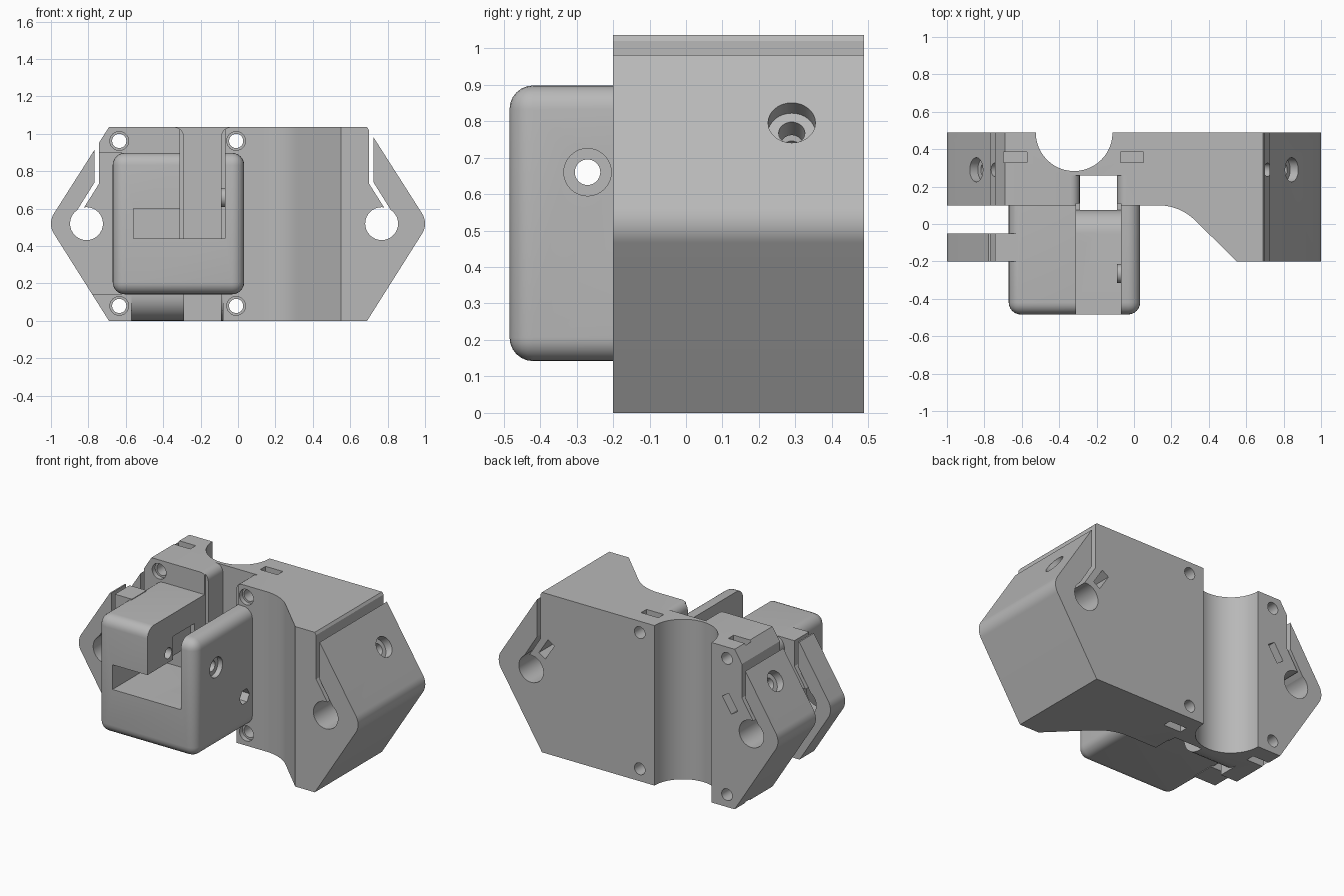
import bpy, bmesh, math
from mathutils import Vector

old = bpy.data.objects.get("Cube")
if old:
    bpy.data.objects.remove(old)

grey = bpy.data.materials.new("Plain grey")
grey.use_nodes = True
colour = (0.48, 0.48, 0.48, 1)
grey.diffuse_color = colour
grey.node_tree.nodes["Principled BSDF"].inputs["Base Color"].default_value = colour

PLACE = {"x": lambda a, b, d: (d, a, b),
         "y": lambda a, b, d: (a, d, b),
         "z": lambda a, b, d: (a, b, d)}


def finish(bm, name):
    bmesh.ops.recalc_face_normals(bm, faces=bm.faces)
    mesh = bpy.data.meshes.new(name)
    bm.to_mesh(mesh)
    bm.free()
    mesh.materials.append(grey)
    ob = bpy.data.objects.new(name, mesh)
    bpy.context.collection.objects.link(ob)
    return ob


def prism(name, axis, points, lo, hi):
    """Extrude a flat profile along one axis."""
    bm = bmesh.new()
    face = bm.faces.new([bm.verts.new(PLACE[axis](a, b, lo)) for a, b in points])
    moved = bmesh.ops.extrude_face_region(bm, geom=[face])["geom"]
    shift = Vector(PLACE[axis](0, 0, hi - lo))
    bmesh.ops.translate(bm, vec=shift, verts=[v for v in moved if isinstance(v, bmesh.types.BMVert)])
    return finish(bm, name)


def box(name, x, y, z):
    return prism(name, "z", [(x[0], y[0]), (x[1], y[0]), (x[1], y[1]), (x[0], y[1])], *z)


def arc(cx, cy, r, start, end, steps=12):
    angles = [math.radians(start + (end - start) * i / steps) for i in range(steps + 1)]
    return [(cx + r * math.cos(t), cy + r * math.sin(t)) for t in angles]


def rod(name, axis, a, b, r, lo, hi, sides=32):
    return prism(name, axis, arc(a, b, r, 0, 360, sides)[:-1], lo, hi)


def combine(target, tool, mode="DIFFERENCE"):
    mod = target.modifiers.new(mode, "BOOLEAN")
    mod.operation, mod.solver, mod.object = mode, "EXACT", tool
    bpy.context.view_layer.objects.active = target
    bpy.ops.object.modifier_apply(modifier=mod.name)
    bpy.data.objects.remove(tool)


def hexagon(name, lo, hi):
    right = arc(0.9, 0.52, 0.1, -33, 33)
    left = [(-x, z) for x, z in reversed(right)]
    pts = [(-0.69, 0), (0.69, 0)] + right + [(0.69, 1.036), (-0.69, 1.036)] + left
    return prism(name, "y", pts, lo, hi)


# Main block: six sided front shape limited by a stepped plan shape
body = hexagon("carriage_body", -0.2, 0.488)
plan = [(-1.1, 0.1)] + arc(0.13, -0.18, 0.28, 90, 45) + [(0.55, -0.2), (0.6, -0.3), (1.1, -0.3), (1.1, 0.6),
        (-0.115, 0.6)] + arc(-0.32, 0.488, 0.205, 0, -180, 24) + [(-0.525, 0.6), (-1.1, 0.6)]
combine(body, prism("plan_shape", "z", plan, -0.1, 1.2), "INTERSECT")

# Front clamp tab on the narrow side
tab = hexagon("front_tab", -0.2, -0.05)
combine(tab, box("tab_limit", (-1.1, -0.62), (-0.3, 0), (0.14, 0.9)), "INTERSECT")

# Rounded housing at the front
housing = box("housing", (-0.67, 0.033), (-0.484, 0.12), (0.142, 0.898))
bm = bmesh.new()
bm.from_mesh(housing.data)
edges = [e for e in bm.edges if not all(v.co.y > 0 for v in e.verts)]
bmesh.ops.bevel(bm, geom=edges, offset=0.065, segments=6, profile=0.5, affect="EDGES")
bm.to_mesh(housing.data)
bm.free()
combine(housing, tab, "UNION")
combine(body, housing, "UNION")


def cut(*tools):
    for tool in tools:
        combine(body, tool)


# Vertical channel between the lugs, rounded at the top
channel = [(-0.29, -0.1), (-0.09, -0.1)] + arc(-0.04, 0.986, 0.05, 180, 90, 6) + [(-0.04, 1.2), (-0.34, 1.2)] \
    + arc(-0.34, 0.986, 0.05, 90, 0, 6)
cut(prism("channel", "y", channel, 0.075, 0.26))

# Open slot with a floor that rolls down at the back, and the side cavity
slot = [(-0.6, 1.2), (-0.6, 0.44)] + arc(-0.05, 0.315, 0.125, 90, 0, 8) + [(0.11, 0.315), (0.11, 1.2)]
cut(prism("slot", "x", slot, -0.31, -0.07),
    box("cavity", (-0.56, -0.2), (-0.6, 0.0), (0.44, 0.6)),
    box("cavity_step", (-0.34, -0.25), (-0.22, 0.0), (0.55, 0.75)))

# Rounded recess under the housing
under = [(0.05, -0.1), (0.24, -0.1)] + arc(0.24, 0.14, 0.14, 270, 180, 8) + [(0.05, 0.14)]
cut(prism("under_recess", "x", under, -0.57, -0.08))

# Corner screw holes and their nut slots
for x in (-0.635, -0.01):
    for z in (0.08, 0.962):
        cut(rod("screw_hole", "y", x, z, 0.038, -0.03 if z > 0.9 else 0.0, 0.6),
            rod("screw_mouth", "y", x, z, 0.05, 0.0, 0.13))
        slot_z = (0.9, 1.1) if z > 0.5 else (-0.1, 0.14)
        cut(box("nut_slot", (x - 0.062, x + 0.062), (0.33, 0.385), slot_z))

# Rod clamps at both ends: bore, bent slit, angled screw and nut pocket
for side, dx in ((1, 0.0), (-1, 0.042)):
    def at(x, z):
        return (side * (x + dx), z)
    bore = at(0.768, 0.52)
    slit = [at(*p) for p in ((0.7, 1.2), (0.725, 1.2), (0.725, 0.74), (0.85, 0.54),
                             (0.77, 0.53), (0.785, 0.6), (0.7, 0.735))]
    cut(rod("rod_bore", "y", *bore, 0.088, -0.6, 0.6), prism("clamp_slit", "y", slit, -0.6, 0.6))
    out = Vector((side * 0.84, 0, 0.545)).normalized()
    face = Vector((side * 0.85, 0.29, 0.8))
    for r, inner, outer in ((0.065, -0.06, 0.2), (0.036, -0.3, 0.2)):
        tool = rod("clamp_screw", "z", 0, 0, r, inner, outer)
        tool.rotation_euler = out.to_track_quat("Z", "Y").to_euler()
        tool.location = face
        bpy.context.view_layer.update()
        cut(tool)
    mid, across = face - out * 0.23, Vector((-out.z, 0, out.x))
    corners = [mid + out * a * 0.027 + across * b * 0.06 for a, b in ((1, 1), (1, -1), (-1, -1), (-1, 1))]
    cut(prism("nut_pocket", "y", [(c.x, c.z) for c in corners], 0.23, 0.6))

# Pivot hole across the housing with a boss on the inner wall
combine(body, rod("pivot_boss", "x", -0.265, 0.66, 0.05, -0.09, -0.05), "UNION")
cut(rod("pivot_hole", "x", -0.27, 0.66, 0.035, -0.8, 0.15),
    rod("pivot_counterbore", "x", -0.27, 0.66, 0.065, 0.0, 0.15),
    rod("hex_recess", "x", 0.02, 0.36, 0.05, -0.03, 0.1, 6))

bpy.ops.object.select_all(action="DESELECT")
body.select_set(True)
bpy.context.view_layer.objects.active = body
bpy.ops.object.shade_smooth_by_angle(angle=math.radians(30))
